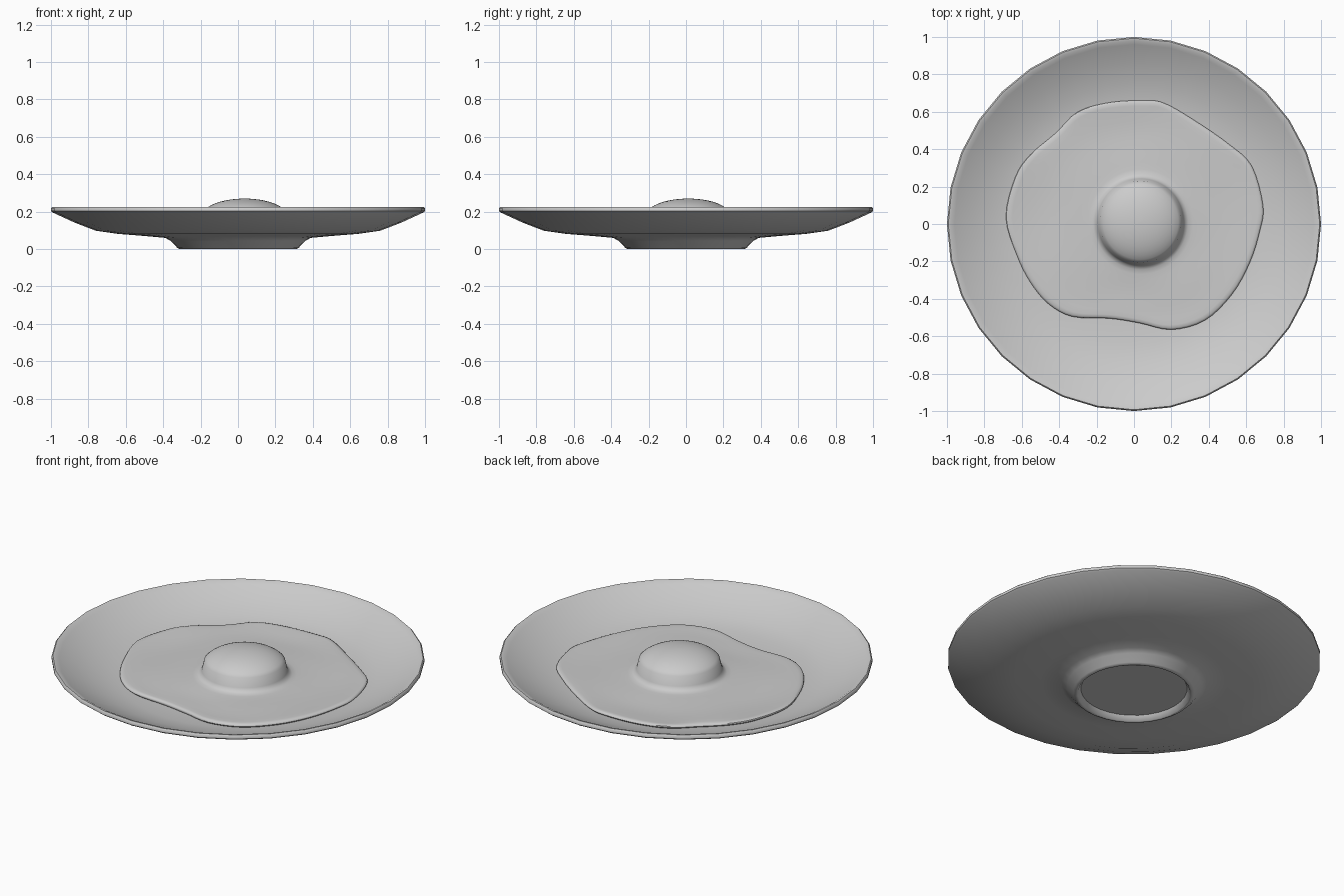
import bpy, bmesh, math
from mathutils import Vector

cube = bpy.data.objects.get("Cube")
if cube:
    bpy.data.objects.remove(cube, do_unlink=True)

grey = bpy.data.materials.new("plain_grey")
grey.use_nodes = True
colour = (0.6, 0.6, 0.6, 1)
grey.diffuse_color = colour
grey.node_tree.nodes["Principled BSDF"].inputs["Base Color"].default_value = colour


def skin(name, start, rings, end):
    """Closed surface through rings of points, capped by a pole at each end."""
    bm = bmesh.new()
    loops = [[bm.verts.new(p) for p in ring] for ring in rings]
    first, last = bm.verts.new(start), bm.verts.new(end)
    n = len(loops[0])
    for j in range(n):
        k = (j + 1) % n
        bm.faces.new((first, loops[0][k], loops[0][j]))
        bm.faces.new((last, loops[-1][j], loops[-1][k]))
        for a, b in zip(loops, loops[1:]):
            bm.faces.new((a[j], a[k], b[k], b[j]))
    bmesh.ops.recalc_face_normals(bm, faces=bm.faces)
    mesh = bpy.data.meshes.new(name)
    bm.to_mesh(mesh)
    bm.free()
    mesh.materials.append(grey)
    ob = bpy.data.objects.new(name, mesh)
    bpy.context.collection.objects.link(ob)
    bpy.ops.object.select_all(action='DESELECT')
    ob.select_set(True)
    bpy.context.view_layer.objects.active = ob
    bpy.ops.object.shade_smooth_by_angle(angle=math.radians(50))
    return ob


def circle(r, z, n, centre=(0, 0)):
    return [Vector((centre[0] + r * math.cos(math.tau * j / n),
                    centre[1] + r * math.sin(math.tau * j / n), z)) for j in range(n)]


# Plate: recessed foot, curved underside, rounded lip, dished top
under = [(0.285, 0.03), (0.302, 0.002), (0.312, 0), (0.325, 0.007), (0.36, 0.044),
         (0.39, 0.06), (0.5, 0.07), (0.64, 0.081), (0.76, 0.098), (0.87, 0.14),
         (0.99, 0.195), (1.0, 0.203), (1.0, 0.217), (0.993, 0.224)]
top = [(0.98, 0.222), (0.96, 0.21), (0.86, 0.164), (0.75, 0.122), (0.64, 0.102),
       (0.5, 0.092), (0.3, 0.09)]
skin("plate", (0, 0, 0.03), [circle(r, z, 32) for r, z in under + top], (0, 0, 0.09))


def plate_height(r):
    pts = top[::-1]
    for (r0, z0), (r1, z1) in zip(pts, pts[1:]):
        if r0 <= r <= r1:
            return z0 + (z1 - z0) * (r - r0) / (r1 - r0)
    return pts[0][1]


# Wavy outline of the egg white, counter-clockwise from the right
outline = [(.69, .10), (.63, .31), (.51, .425), (.33, .55), (.165, .645), (.06, .66),
           (-.13, .65), (-.30, .60), (-.42, .485), (-.555, .37), (-.635, .25),
           (-.685, .035), (-.625, -.17), (-.555, -.31), (-.46, -.425), (-.33, -.495),
           (-.13, -.505), (.03, -.53), (.2, -.565), (.38, -.515), (.525, -.375),
           (.62, -.205), (.675, -.03)]


def smooth_loop(points, steps):
    pts = [Vector(p) for p in points]
    n, out = len(pts), []
    for i in range(n):
        a, b, c, d = (pts[(i + k) % n] for k in (-1, 0, 1, 2))
        for s in range(steps):
            t = s / steps
            out.append(0.5 * (2 * b + (c - a) * t + (2 * a - 5 * b + 4 * c - d) * t * t
                              + (3 * b - a - 3 * c + d) * t ** 3))
    return out


edge = smooth_loop(outline, 4)
yolk = Vector((0.035, 0.012))
rays = [(p - yolk).normalized() for p in edge]


def white_ring(t, lift=None):
    """Ring of egg white: t = 0 at the yolk, 1 at the outer edge."""
    ring = []
    for p, ray in zip(edge, rays):
        q = (yolk + ray * 0.28).lerp(p, t)
        base = plate_height(q.length)
        if lift is None:
            wave = 0.004 * math.sin(7 * q.x + 2) * math.sin(8 * q.y + 1) * math.sin(math.pi * t)
            z = 0.124 * (1 - t) + (base + 0.022) * t + wave
        else:
            z = base + lift
        ring.append(Vector((q.x, q.y, z)))
    return ring


def yolk_ring(r, z):
    return [Vector((yolk.x + d.x * r, yolk.y + d.y * r, z)) for d in rays]


# Fried egg: thin rolled edge, gently rippled white, domed yolk
rings = [white_ring(0.9, 0.0), white_ring(0.98, 0.0), white_ring(1.0, 0.007),
         white_ring(0.995, 0.014), white_ring(0.97, 0.02)]
rings += [white_ring(t) for t in (0.92, 0.82, 0.7, 0.58, 0.46, 0.34, 0.22, 0.1, 0.0)]
rings += [yolk_ring(0.255, 0.127), yolk_ring(0.24, 0.136), yolk_ring(0.23, 0.152)]
for a in range(65, 0, -8):
    t = math.radians(a)
    rings.append(yolk_ring(0.24 * math.sin(t), 0.142 + 0.128 * math.cos(t) ** 0.8))
skin("fried_egg", (yolk.x, yolk.y, 0.092), rings, (yolk.x, yolk.y, 0.27))
